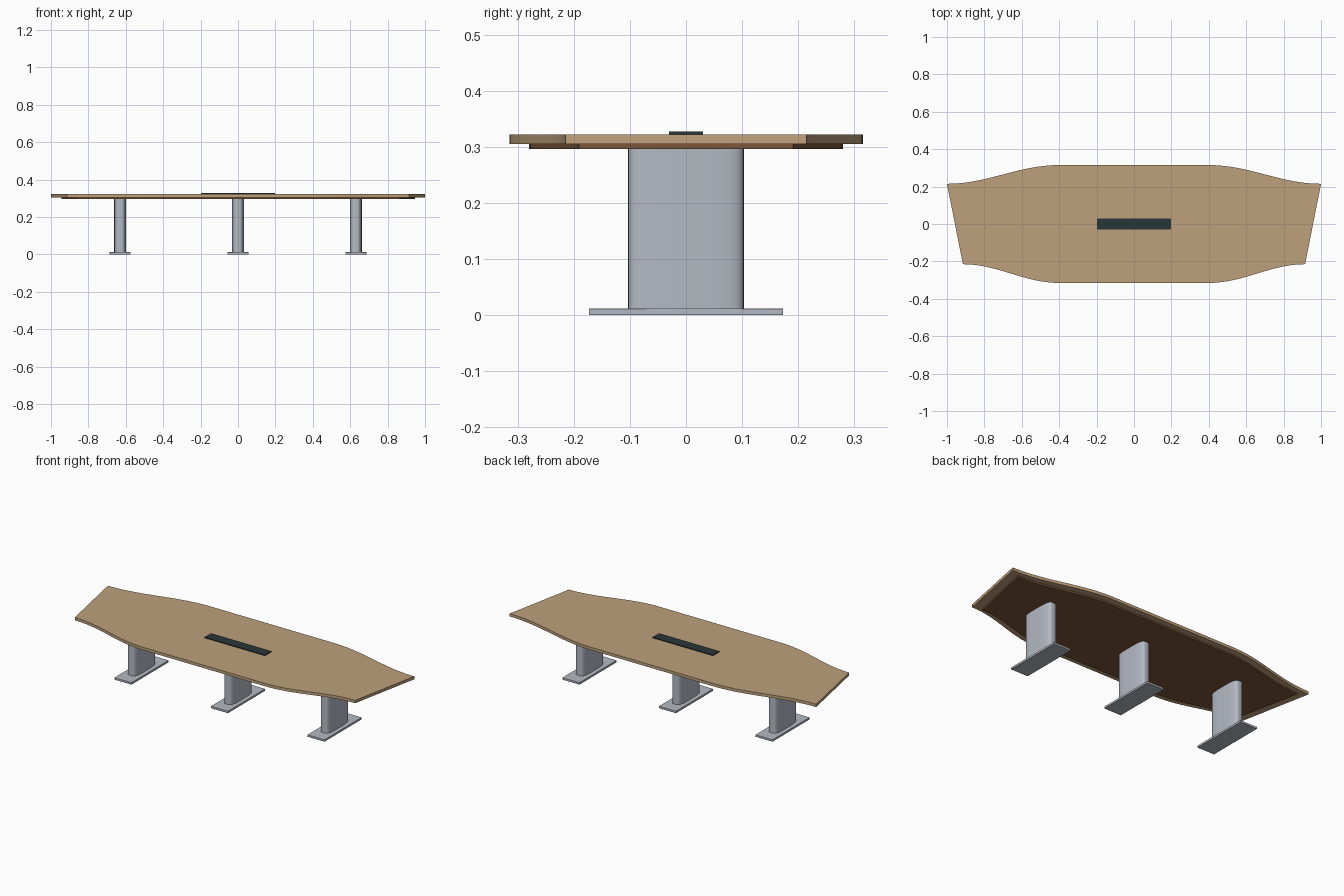
import bpy
import bmesh
import math

cube = bpy.data.objects.get("Cube")
if cube:
    bpy.data.objects.remove(cube, do_unlink=True)


def srgb(r, g, b):
    return tuple((c / 255 / 12.92 if c < 11 else ((c / 255 + 0.055) / 1.055) ** 2.4)
                 for c in (r, g, b)) + (1.0,)


def material(name, colour):
    mat = bpy.data.materials.new(name)
    mat.use_nodes = True
    mat.diffuse_color = colour
    mat.node_tree.nodes["Principled BSDF"].inputs["Base Color"].default_value = colour
    return mat


wood = material("light_wood", srgb(190, 161, 124))
dark_wood = material("dark_wood", srgb(124, 86, 56))
metal = material("silver_metal", srgb(180, 186, 195))
charcoal = material("charcoal", srgb(43, 54, 55))


def prism(name, outline, z0, z1, mat, location=(0, 0, 0), bevel=0):
    """Extrude a counter-clockwise outline from z0 to z1."""
    bm = bmesh.new()
    base = bm.faces.new([bm.verts.new((x, y, z0)) for x, y in outline])
    new = bmesh.ops.extrude_face_region(bm, geom=[base])["geom"]
    for v in new:
        if isinstance(v, bmesh.types.BMVert):
            v.co.z = z1
    bmesh.ops.recalc_face_normals(bm, faces=bm.faces)
    mesh = bpy.data.meshes.new(name)
    bm.to_mesh(mesh)
    bm.free()
    mesh.materials.append(mat)
    ob = bpy.data.objects.new(name, mesh)
    ob.location = location
    bpy.context.collection.objects.link(ob)
    if bevel:
        mod = ob.modifiers.new("soft_edge", 'BEVEL')
        mod.width = bevel
        mod.segments = 2
    bpy.ops.object.select_all(action='DESELECT')
    ob.select_set(True)
    bpy.context.view_layer.objects.active = ob
    bpy.ops.object.shade_smooth_by_angle(angle=math.radians(30))
    return ob


def rectangle(hx, hy):
    return [(-hx, -hy), (hx, -hy), (hx, hy), (-hx, hy)]


def s_curve(corner_x, side, steps=20):
    """Easing edge from the straight middle out to a corner."""
    points = []
    for i in range(steps + 1):
        t = i / steps
        y = 0.265 + 0.05 * math.cos(math.pi * t)
        points.append((0.4 + (corner_x - 0.4) * t, side * y))
    return points


def table_outline(sx=1, sy=1):
    """Bowed outline, wider along the back than along the front."""
    right = s_curve(0.915, -1) + s_curve(1.0, 1)[::-1]
    left = [(-x, y) for x, y in reversed(right)]
    return [(x * sx, y * sy) for x, y in right + left]


def rounded_oblong(hx, hy, power=3.6, steps=64):
    """Superellipse section for the columns."""
    points = []
    for i in range(steps):
        a = 2 * math.pi * i / steps
        c, s = math.cos(a), math.sin(a)
        points.append((hx * math.copysign(abs(c) ** (2 / power), c),
                       hy * math.copysign(abs(s) ** (2 / power), s)))
    return points


# Table top, under panel and cable box lid
prism("table_top", table_outline(), 0.305, 0.322, wood)
prism("under_panel", table_outline(0.945, 0.889), 0.296, 0.305, dark_wood)
prism("cable_box_lid", rectangle(0.197, 0.03), 0.322, 0.327, charcoal)

# Three pedestals
for label, x in (("right", -0.63), ("middle", 0), ("left", 0.63)):
    prism(label + "_column", rounded_oblong(0.032, 0.103), 0.012, 0.296, metal, (x, 0, 0))
    prism(label + "_foot_plate", rectangle(0.056, 0.173), 0, 0.012, metal, (x, 0, 0), 0.001)
